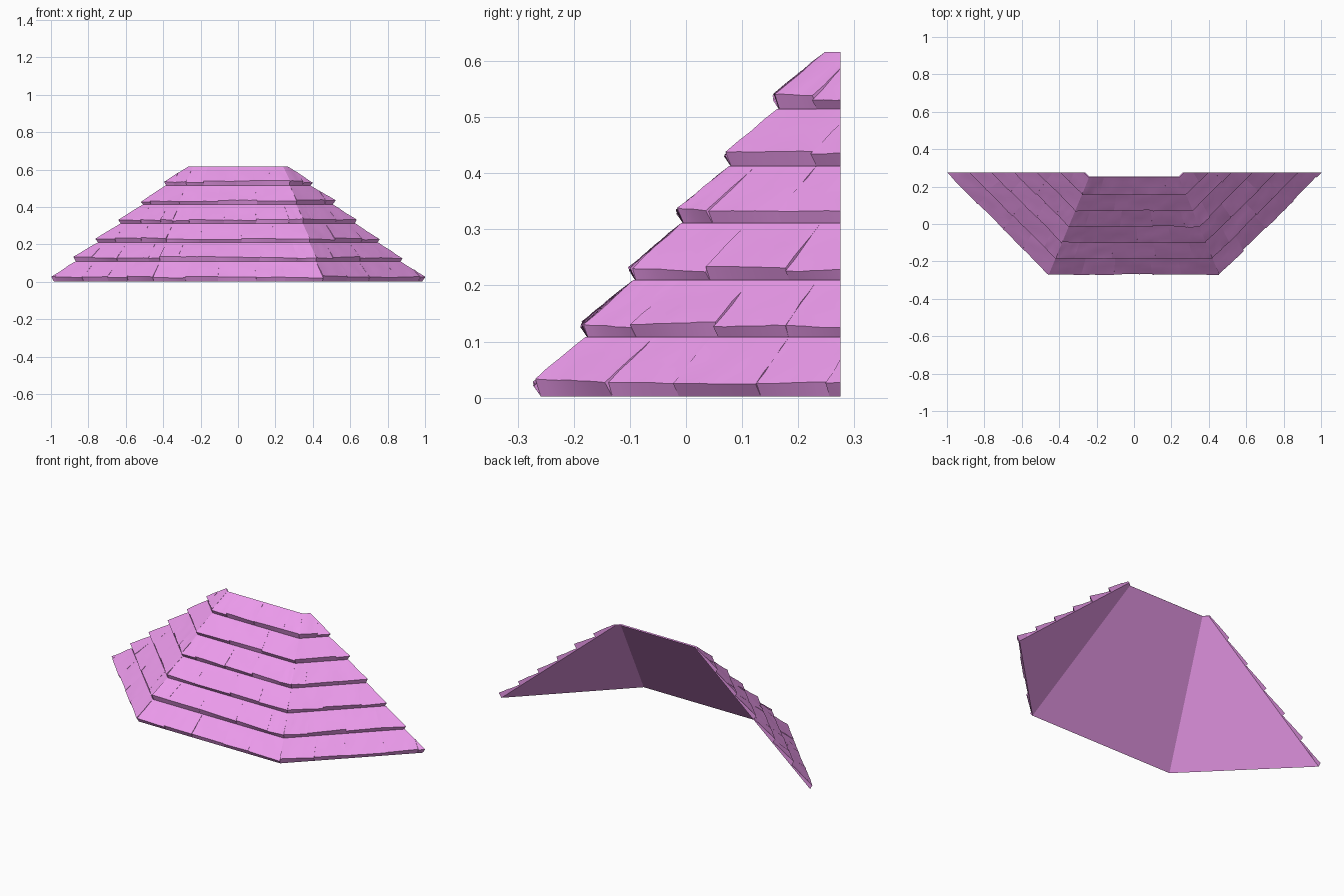
import bpy, bmesh, math, random
from mathutils import Vector

if "Cube" in bpy.data.objects:
    bpy.data.objects.remove(bpy.data.objects["Cube"])

random.seed(7)
CY = 0.829            # y of the octagon centre the roof wraps round
CUT = 0.275           # rear cutting plane
COURSES = 6
TAN = math.tan(math.pi / 8)
LOW, HIGH = Vector((-0.262, 0.005)), Vector((0.25, 0.614))
NORMAL = Vector((-0.77, 0.64))

pink = bpy.data.materials.new("pink_shingle")
pink.diffuse_color = (0.85, 0.33, 0.85, 1)
pink.use_nodes = True
pink.node_tree.nodes["Principled BSDF"].inputs["Base Color"].default_value = pink.diffuse_color


def roof_point(angle, s, f, off):
    """s: -1..1 between hips, f: 0..1 up the slope, off: (y, z) offset."""
    p = LOW.lerp(HIGH, f) + off
    r = CY - p.x
    lat = r * TAN * s
    c, n = math.cos(angle), math.sin(angle)
    return Vector((r * n + lat * c, CY - r * c + lat * n, p.y))


def add_shingle(bm, angle, course, sb, st):
    """Closed wedge: thick lower lip, thin top, flat underside."""
    nu, nv = 6, 4
    f0, f1 = course / COURSES, (course + 1) / COURSES
    lift = random.uniform(0.8, 1.12)
    slip = [random.uniform(-0.006, 0.006) for _ in range(2)]
    grids = [[], []]
    for j in range(nv + 1):
        v = j / nv
        for i in range(nu + 1):
            u = i / nu
            a = sb[0] + (sb[1] - sb[0]) * u
            b = st[0] + (st[1] - st[0]) * u
            s = a + (b - a) * v
            f = f0 + (f1 - f0) * v
            grids[0].append(bm.verts.new(roof_point(angle, s, f, NORMAL * -0.004)))
            edge = slip[0] + (slip[1] - slip[0]) * u
            wave = random.uniform(-0.0015, 0.0015) if j < nv else 0
            off = Vector((-0.009, 0.024)) * lift * (1 - v) + NORMAL * (0.003 * v + wave)
            grids[1].append(bm.verts.new(roof_point(angle, s, f + edge * (1 - v), off)))
    w = nu + 1
    for g in grids:
        for j in range(nv):
            for i in range(nu):
                k = j * w + i
                bm.faces.new((g[k], g[k + 1], g[k + w + 1], g[k + w]))
    rim = ([i for i in range(nu)] + [j * w + nu for j in range(nv)]
           + [nv * w + i for i in range(nu, 0, -1)] + [j * w for j in range(nv, 0, -1)])
    for a, b in zip(rim, rim[1:] + rim[:1]):
        bm.faces.new((grids[0][a], grids[0][b], grids[1][b], grids[1][a]))


def build_panel(name, angle):
    bm = bmesh.new()
    for course in range(COURSES):
        r = CY - LOW.lerp(HIGH, course / COURSES).x
        n = max(3, round(2 * r * TAN / 0.19))
        shift = 0.5 if course % 2 else 0.0
        # staggered, slightly slanted joints
        mids = [-1 + 2 * (i + shift) / n for i in range(n + 1)]
        mids = [m for m in mids if -0.9 < m < 0.9]
        low = [-1] + [m + random.uniform(-0.05, 0.05) for m in mids] + [1]
        top = [-1] + [m + random.uniform(-0.015, 0.015) for m in low[1:-1]] + [1]
        for i in range(len(low) - 1):
            add_shingle(bm, angle, course, low[i:i + 2], top[i:i + 2])
    # trim flush with the rear plane and cap the cut
    bmesh.ops.bisect_plane(bm, geom=bm.verts[:] + bm.edges[:] + bm.faces[:],
                           plane_co=(0, CUT, 0), plane_no=(0, 1, 0), clear_outer=True)
    bmesh.ops.holes_fill(bm, edges=[e for e in bm.edges if e.is_boundary], sides=0)
    bmesh.ops.recalc_face_normals(bm, faces=bm.faces[:])
    for v in bm.verts:
        v.co.z = max(v.co.z, 0)
    me = bpy.data.meshes.new(name)
    bm.to_mesh(me)
    bm.free()
    me.materials.append(pink)
    ob = bpy.data.objects.new(name, me)
    bpy.context.collection.objects.link(ob)
    bpy.ops.object.select_all(action='DESELECT')
    ob.select_set(True)
    bpy.context.view_layer.objects.active = ob
    bpy.ops.object.shade_smooth_by_angle(angle=math.radians(35))


# three roof slopes meeting at mitred hips
for name, deg in (("front_slope", 0), ("right_slope", 45), ("left_slope", -45)):
    build_panel(name, math.radians(deg))
